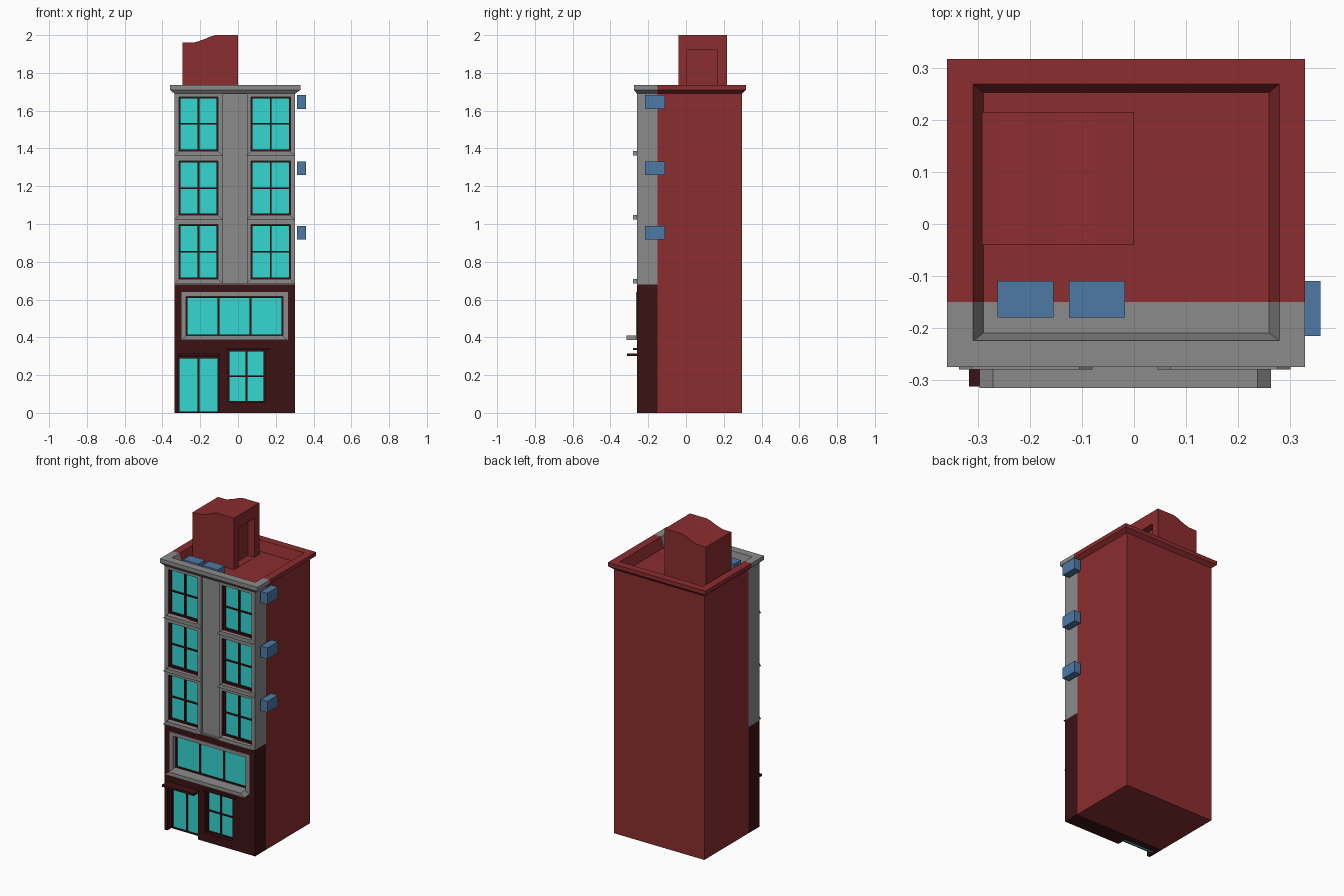
import bpy, bmesh
from mathutils import Vector

if "Cube" in bpy.data.objects:
    bpy.data.objects.remove(bpy.data.objects["Cube"])


def mat(name, rgb):
    m = bpy.data.materials.new(name)
    m.diffuse_color = (*rgb, 1)
    m.use_nodes = True
    m.node_tree.nodes["Principled BSDF"].inputs["Base Color"].default_value = m.diffuse_color
    return m


RED = mat("red_brick", (0.26, 0.026, 0.028))
GREY = mat("grey_stone", (0.26, 0.26, 0.26))
DARK = mat("dark_timber", (0.045, 0.006, 0.007))
GLASS = mat("cyan_glass", (0.035, 0.68, 0.65))
BLUE = mat("blue_metal", (0.075, 0.19, 0.38))
SLOTS = [RED, GREY, DARK]
FRONT = -0.26


def finish(bm, name, mats):
    bmesh.ops.recalc_face_normals(bm, faces=bm.faces)
    me = bpy.data.meshes.new(name)
    bm.to_mesh(me)
    bm.free()
    for m in mats:
        me.materials.append(m)
    ob = bpy.data.objects.new(name, me)
    bpy.context.collection.objects.link(ob)
    return ob


def add_box(bm, x, y, z, index=0, taper=0):
    """Box from (min, max) ranges; taper narrows the top along x."""
    vs = []
    for zz, t in ((z[0], 0), (z[1], taper)):
        for px, py in ((x[0] + t, y[0]), (x[1] - t, y[0]), (x[1] - t, y[1]), (x[0] + t, y[1])):
            vs.append(bm.verts.new((px, py, zz)))
    for q in ((0, 1, 2, 3), (4, 5, 6, 7), (0, 1, 5, 4), (1, 2, 6, 5), (2, 3, 7, 6), (3, 0, 4, 7)):
        bm.faces.new([vs[i] for i in q]).material_index = index


def boxes(name, material, *items, taper=0):
    bm = bmesh.new()
    for x, y, z in items:
        add_box(bm, x, y, z, 0, taper)
    return finish(bm, name, [material])


def cut(target, cutter):
    cutter.hide_render = True
    cutter.hide_set(True)
    mod = target.modifiers.new("openings", "BOOLEAN")
    mod.object = cutter
    mod.solver = "EXACT"
    bpy.context.view_layer.objects.active = target
    bpy.ops.object.modifier_apply(modifier=mod.name)
    bpy.data.objects.remove(cutter)


# Building shell: walls, cornice, parapet and sunken roof as stacked rectangles
body = (-0.337, 0.303, FRONT, 0.296)
rim = (-0.36, 0.33, -0.276, 0.318)
levels = [(*body, 0), (*body, 1.69), (*rim, 1.71), (*rim, 1.735),
          (-0.31, 0.28, -0.225, 0.27, 1.735), (-0.29, 0.26, -0.21, 0.253, 1.67)]
bm = bmesh.new()
loops = []
for x0, x1, y0, y1, z in levels:
    loops.append([bm.verts.new(p) for p in ((x0, y0, z), (x1, y0, z), (x1, y1, z), (x0, y1, z))])
for a, b in zip(loops, loops[1:]):
    for i in range(4):
        j = (i + 1) % 4
        bm.faces.new((a[i], a[j], b[j], b[i]))
bm.faces.new(loops[0])
bm.faces.new(loops[-1])
for co, no in (((0, -0.15, 0), (0, 1, 0)), ((0, 0, 0.68), (0, 0, 1))):
    bmesh.ops.bisect_plane(bm, geom=bm.verts[:] + bm.edges[:] + bm.faces[:],
                           plane_co=Vector(co), plane_no=Vector(no))
for f in bm.faces:
    c = f.calc_center_median()
    f.material_index = 0 if c.y > -0.15 else (1 if c.z > 0.68 else 2)
shell = finish(bm, "building_shell", SLOTS)

# Openings: window list holds x range, z range, columns, rows
upper = [(x, z, 2, 2) for z in ((0.708, 0.998), (1.047, 1.333), (1.387, 1.673))
         for x in ((-0.312, -0.105), (0.07, 0.277))]
shop = ((-0.052, 0.142), (0.055, 0.333), 2, 2)
wide = ((-0.275, 0.238), (0.408, 0.617), 3, 1)
door = ((-0.318, -0.1), (0, 0.295), 2, 1)
bm = bmesh.new()
for x, z, c, r in upper + [shop]:
    add_box(bm, x, (-0.3, -0.22), z, 2)
add_box(bm, (-0.29, 0.253), (-0.3, -0.22), (0.395, 0.63), 1)
add_box(bm, door[0], (-0.3, -0.2), (-0.1, door[1][1]), 2)
add_box(bm, (-0.08, 0.047), (-0.3, -0.247), (0.685, 1.688), 1)
cut(shell, finish(bm, "opening_cutter", SLOTS))


# Glazing with dark frame bars
def window(name, spec, y):
    (x0, x1), (z0, z1), cols, rows = spec
    boxes(name + "_glass", GLASS, ((x0, x1), (y, y + 0.012), (z0, z1)))
    t, yy = 0.008, (y - 0.008, y + 0.006)
    bars = []
    for i in range(cols + 1):
        w = 0.005 if 0 < i < cols else t
        x = x0 + (x1 - x0) * i / cols
        bars.append(((max(x - w, x0), min(x + w, x1)), yy, (z0, z1)))
    for i in range(rows + 1):
        w = 0.004 if 0 < i < rows else t
        z = z0 + (z1 - z0) * i / rows
        bars.append(((x0, x1), yy, (max(z - w, z0), min(z + w, z1))))
    boxes(name + "_frame", DARK, *bars)


for i, w in enumerate(upper):
    window(f"upper_window_{i + 1}", w, -0.232)
window("shop_window", shop, -0.232)
window("wide_window", wide, -0.232)
window("door", door, -0.212)

# Stone surround and ledge of the wide window
sy = (-0.264, -0.22)
boxes("wide_window_surround", GREY,
      ((-0.3, -0.275), sy, (0.387, 0.64)), ((0.238, 0.265), sy, (0.387, 0.64)),
      ((-0.275, 0.238), sy, (0.617, 0.64)), ((-0.275, 0.238), sy, (0.387, 0.408)))
boxes("wide_window_ledge", GREY, ((-0.298, 0.264), (-0.316, -0.25), (0.385, 0.409)), taper=0.026)

# Upper window sills
boxes("window_sills", GREY, *[((x[0] - 0.025, x[1] + 0.025), (-0.28, -0.25), (z[0] - 0.024, z[0]))
                              for x, z, c, r in upper], taper=0.025)

# Door canopy and shop window lintel
boxes("door_canopy", DARK, ((-0.318, -0.095), (-0.313, -0.25), (0.3, 0.314)))
boxes("shop_lintel", DARK, ((-0.06, 0.17), (-0.28, -0.25), (0.334, 0.344)))

# Air conditioners on the side wall and on the roof
boxes("side_air_units", BLUE, *[((0.312, 0.359), (-0.216, -0.11), (z, z + 0.072)) for z in (0.918, 1.26, 1.61)])
boxes("roof_air_units", BLUE, *[((x, x + 0.108), (-0.18, -0.11), (1.668, 1.718)) for x in (-0.263, -0.125)])

# Rooftop stair house with a wavy roof profile
profile = [(0, 1.66), (0, 2.0), (-0.12, 2.0), (-0.145, 1.993), (-0.175, 1.98),
           (-0.205, 1.969), (-0.235, 1.96), (-0.293, 1.96), (-0.293, 1.66)]
bm = bmesh.new()
face = bm.faces.new([bm.verts.new((x, -0.04, z)) for x, z in profile])
ext = bmesh.ops.extrude_face_region(bm, geom=[face])
bmesh.ops.translate(bm, vec=(0, 0.256, 0), verts=[v for v in ext["geom"] if isinstance(v, bmesh.types.BMVert)])
if not face.is_valid or len([f for f in bm.faces if len(f.verts) == 9]) < 2:
    bmesh.ops.holes_fill(bm, edges=bm.edges)
stair = finish(bm, "stair_house", [RED])
cut(stair, boxes("stair_door_cutter", RED, ((-0.045, 0.1), (0.005, 0.165), (1.671, 1.92))))
bpy.ops.object.select_all(action="DESELECT")
stair.select_set(True)
bpy.context.view_layer.objects.active = stair
bpy.ops.object.shade_smooth_by_angle()
